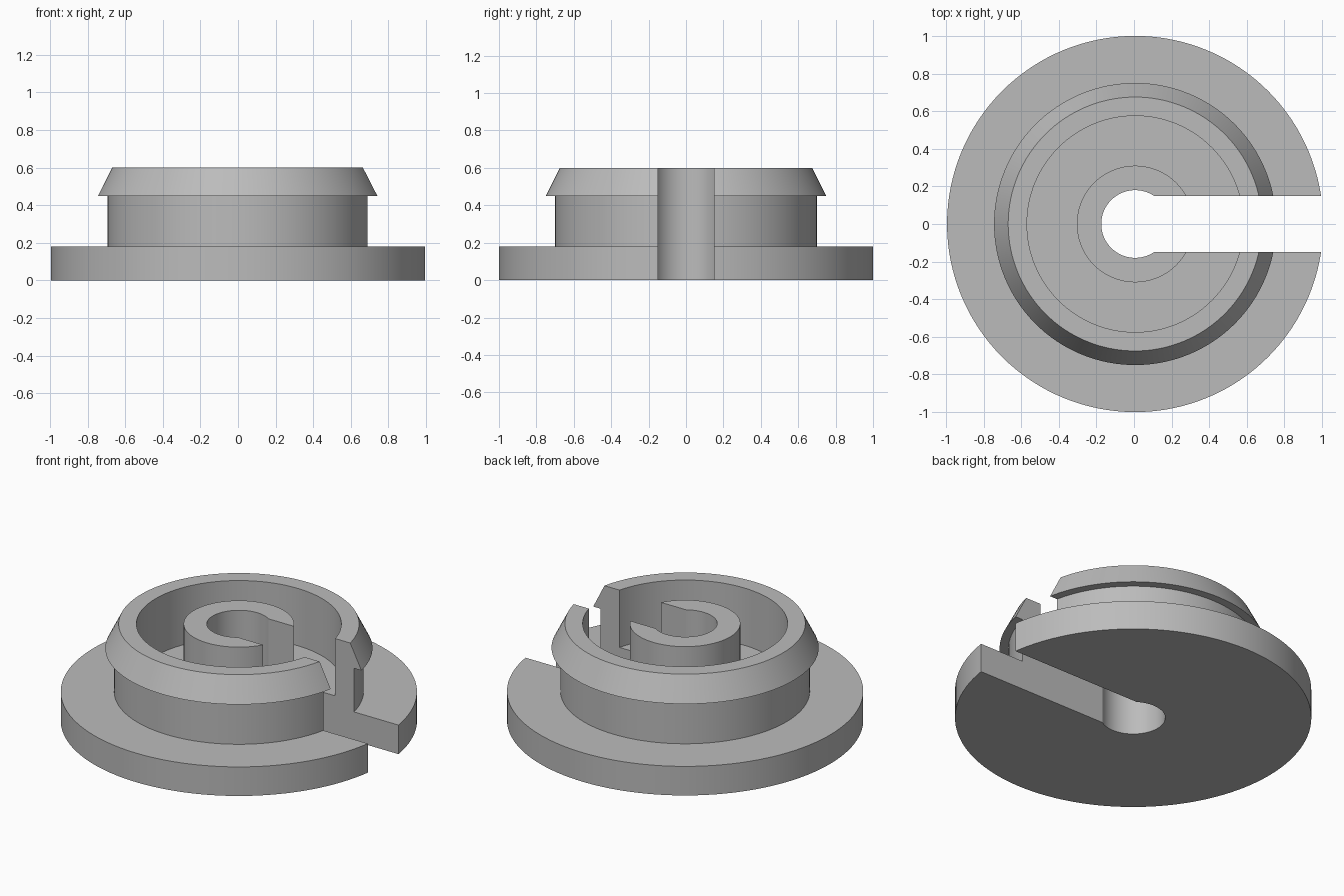
import bpy
import bmesh
from math import radians, tau, cos, sin

cube = bpy.data.objects.get("Cube")
if cube:
    bpy.data.objects.remove(cube, do_unlink=True)

SEGMENTS = 128
AXIS_X = 0.006          # keeps the slotted body centred on x
SLOT_HALF = 0.15

grey = bpy.data.materials.new("plain grey")
grey.use_nodes = True
colour = (0.5, 0.5, 0.5, 1)
grey.diffuse_color = colour
grey.node_tree.nodes["Principled BSDF"].inputs["Base Color"].default_value = colour


def make_object(name, bm):
    bmesh.ops.recalc_face_normals(bm, faces=bm.faces)
    mesh = bpy.data.meshes.new(name)
    bm.to_mesh(mesh)
    bm.free()
    mesh.materials.append(grey)
    obj = bpy.data.objects.new(name, mesh)
    bpy.context.collection.objects.link(obj)
    obj.location.x = AXIS_X
    return obj


def lathe(name, profile):
    """Revolve a closed (radius, height) profile around z."""
    bm = bmesh.new()
    rings = []
    for i in range(SEGMENTS):
        a = tau * i / SEGMENTS
        rings.append([bm.verts.new((r * cos(a), r * sin(a), z)) for r, z in profile])
    for i, ring in enumerate(rings):
        following = rings[(i + 1) % SEGMENTS]
        for j in range(len(profile)):
            k = (j + 1) % len(profile)
            bm.faces.new((ring[j], following[j], following[k], ring[k]))
    return make_object(name, bm)


# Body: flange, neck, tapered snap lip, annular recess, hub and centre bore
body = lathe("slotted_grommet", [
    (0.18, 0), (1.0, 0), (1.0, 0.18), (0.70, 0.18),
    (0.70, 0.45), (0.75, 0.45), (0.675, 0.60), (0.575, 0.60),
    (0.575, 0.245), (0.31, 0.245), (0.31, 0.60), (0.18, 0.60),
])

# Slot cutter: from the bore out through the +x side
bm = bmesh.new()
bmesh.ops.create_cube(bm, size=1)
bmesh.ops.scale(bm, vec=(1.5, 2 * SLOT_HALF, 2), verts=bm.verts)
bmesh.ops.translate(bm, vec=(0.75, 0, 0.3), verts=bm.verts)
cutter = make_object("slot_cutter", bm)
cutter.hide_render = True

slot = body.modifiers.new("slot", "BOOLEAN")
slot.operation = "DIFFERENCE"
slot.solver = "EXACT"
slot.object = cutter

bpy.ops.object.select_all(action="DESELECT")
body.select_set(True)
bpy.context.view_layer.objects.active = body
bpy.ops.object.modifier_apply(modifier=slot.name)
bpy.data.objects.remove(cutter, do_unlink=True)

# Smooth round walls, crisp rims
bpy.ops.object.shade_smooth_by_angle(angle=radians(25))
